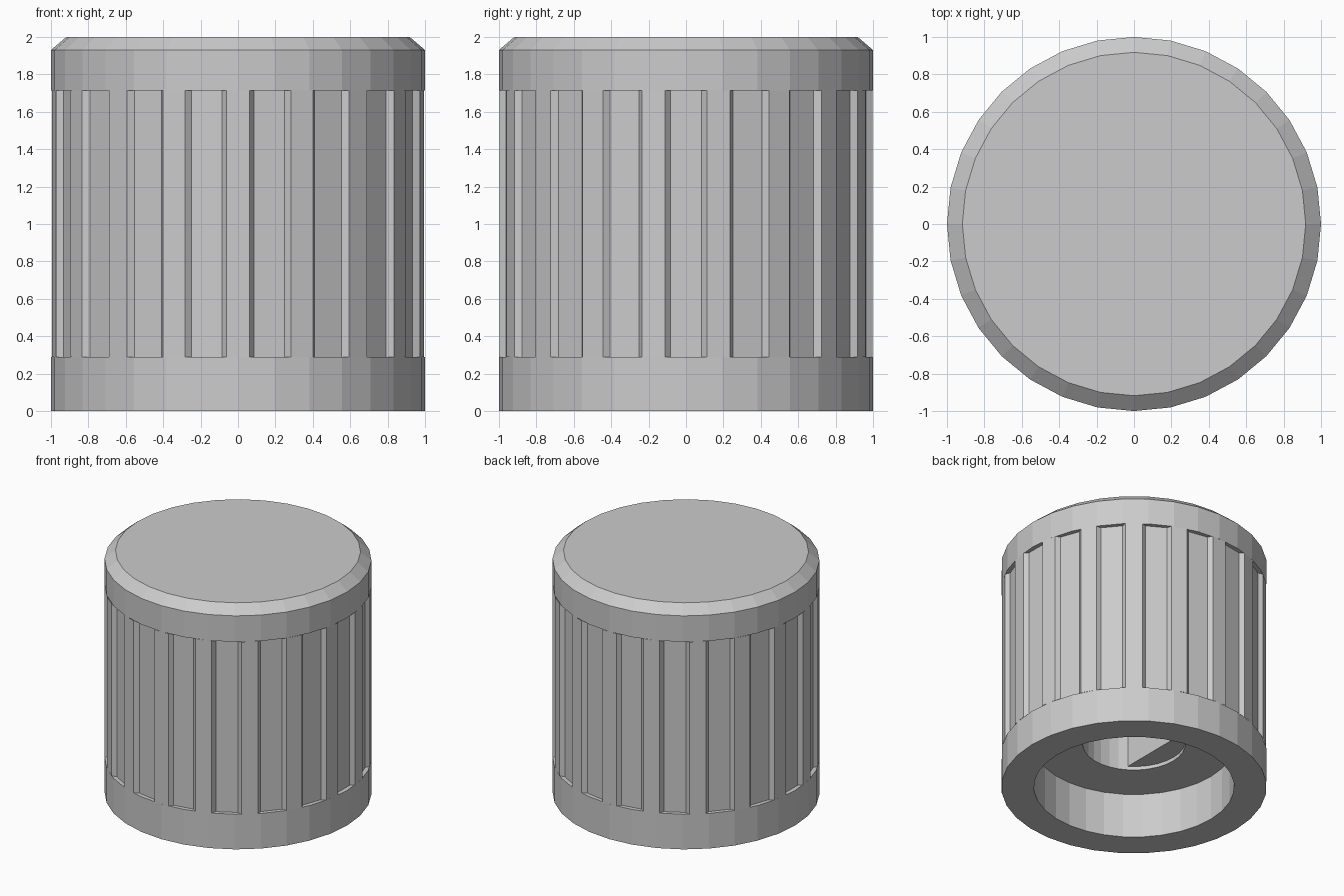
import bpy, bmesh
from math import sin, cos, radians, pi, acos

cube = bpy.data.objects.get("Cube")
if cube:
    bpy.data.objects.remove(cube, do_unlink=True)

SIDES = 32
GROOVES = 18
GRIP_LOW, GRIP_HIGH = 0.29, 1.715
HOLE_R, RECESS_R, RECESS_Z, HOLE_TOP = 0.386, 0.755, 0.37, 1.3

grey = bpy.data.materials.new("plain grey")
grey.use_nodes = True
colour = (0.6, 0.6, 0.6, 1)
grey.diffuse_color = colour
grey.node_tree.nodes["Principled BSDF"].inputs["Base Color"].default_value = colour


def finish(name, bm):
    mesh = bpy.data.meshes.new(name)
    bm.to_mesh(mesh)
    bm.free()
    mesh.materials.append(grey)
    obj = bpy.data.objects.new(name, mesh)
    bpy.context.collection.objects.link(obj)
    return obj


def bridge(bm, lower, upper):
    n = len(lower)
    for i in range(n):
        j = (i + 1) % n
        bm.faces.new((lower[i], lower[j], upper[j], upper[i]))


def lathe(name, profile, cap=False):
    """Turn a radius/height profile; cap closes the last ring."""
    bm = bmesh.new()
    rings = [[bm.verts.new((r * cos(2 * pi * i / SIDES), r * sin(2 * pi * i / SIDES), z))
              for i in range(SIDES)] for r, z in profile]
    for a, b in zip(rings, rings[1:]):
        bridge(bm, a, b)
    if cap:
        bm.faces.new(rings[-1])
    return finish(name, bm)


def prism(name, outline, z0, z1, caps=True):
    bm = bmesh.new()
    low, high = ([bm.verts.new((x, y, z)) for x, y in outline] for z in (z0, z1))
    bridge(bm, low, high)
    if caps:
        bm.faces.new(low[::-1])
        bm.faces.new(high)
    return finish(name, bm)


# Bottom collar with its round recess and groove ledge
lathe("bottom_collar", [(HOLE_R, RECESS_Z), (RECESS_R, RECESS_Z), (RECESS_R, 0),
                        (1, 0), (1, GRIP_LOW), (0.9, GRIP_LOW)])

# Top cap with chamfered edge
lathe("top_cap", [(0.9, GRIP_HIGH), (1, GRIP_HIGH), (1, 1.93), (0.918, 2)], cap=True)

# Grip with tapered grooves, one centred on each step angle
outline = []
for k in range(GROOVES):
    for offset, r in ((-6.4, 1), (-4.9, 0.967), (4.9, 0.967), (6.4, 1)):
        a = radians(k * 360 / GROOVES + offset)
        outline.append((r * cos(a), r * sin(a)))
prism("grooved_grip", outline, GRIP_LOW, GRIP_HIGH, caps=False)

# Shaft hole, open downwards
lathe("shaft_hole", [(HOLE_R, HOLE_TOP), (HOLE_R, RECESS_Z)])
lathe("shaft_hole_end", [(HOLE_R, HOLE_TOP), (0.01, HOLE_TOP)], cap=True).data.flip_normals()

# Flat key that makes the hole D-shaped
half = acos(0.21 / HOLE_R)
arc = [pi - half + 2 * half * i / 10 for i in range(11)]
prism("shaft_flat", [(HOLE_R * cos(a), HOLE_R * sin(a)) for a in arc], RECESS_Z + 0.03, HOLE_TOP)
